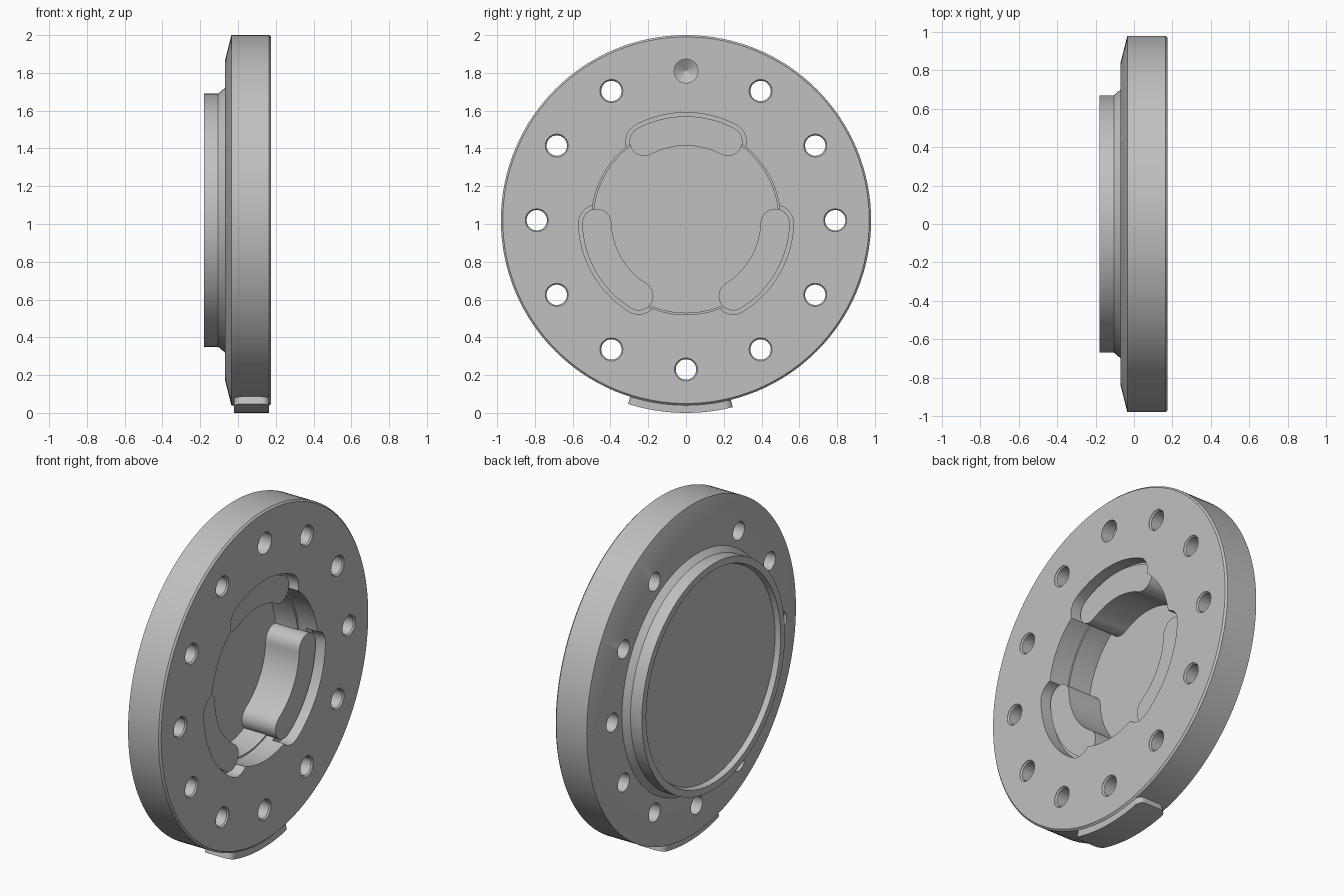
import bpy, bmesh, math
from math import sin, cos, pi, radians
from mathutils import Vector

cube = bpy.data.objects.get("Cube")
if cube:
    bpy.data.objects.remove(cube, do_unlink=True)

AXIS_Z = 1.02      # height of the flange axis, which runs along x
SEG = 128

steel = bpy.data.materials.new("Light grey steel")
steel.use_nodes = True
steel.diffuse_color = (0.53, 0.53, 0.53, 1)
steel.node_tree.nodes["Principled BSDF"].inputs["Base Color"].default_value = steel.diffuse_color


def make_object(name, bm):
    bmesh.ops.recalc_face_normals(bm, faces=bm.faces)
    mesh = bpy.data.meshes.new(name)
    bm.to_mesh(mesh)
    bm.free()
    mesh.materials.append(steel)
    obj = bpy.data.objects.new(name, mesh)
    bpy.context.collection.objects.link(obj)
    return obj


def lathe(name, profile, y=0.0, z=AXIS_Z, seg=SEG):
    """Turn (x, radius) points about an axis parallel to x; both ends are capped."""
    bm = bmesh.new()
    rings = [[bm.verts.new((x, y + r * sin(2 * pi * i / seg), z + r * cos(2 * pi * i / seg)))
              for i in range(seg)] for x, r in profile]
    for a, b in zip(rings, rings[1:]):
        for i in range(seg):
            j = (i + 1) % seg
            bm.faces.new((a[i], a[j], b[j], b[i]))
    bm.faces.new(rings[0])
    bm.faces.new(rings[-1])
    return make_object(name, bm)


def kidney(name, angle, half_width, x0, x1, mid=0.4725, sweep=radians(28)):
    """Extruded curved slot shape with round ends, centred on an angle from the top."""
    pts = []
    for side in (1, -1):
        for i in range(25):
            a = angle + side * sweep * (i / 12 - 1)
            r = mid + side * half_width
            pts.append((r * sin(a), r * cos(a)))
        end = angle + side * sweep
        for i in range(1, 12):
            t = end + side * pi * i / 12 if side > 0 else end + pi + pi * i / 12
            pts.append((mid * sin(end) + half_width * sin(t),
                        mid * cos(end) + half_width * cos(t)))
    bm = bmesh.new()
    face = bm.faces.new([bm.verts.new((x0, y, AXIS_Z + z)) for y, z in pts])
    out = bmesh.ops.extrude_face_region(bm, geom=[face])
    moved = [v for v in out["geom"] if isinstance(v, bmesh.types.BMVert)]
    bmesh.ops.translate(bm, verts=moved, vec=Vector((x1 - x0, 0, 0)))
    return make_object(name, bm)


def cut(target, cutter):
    cutter.hide_render = True
    mod = target.modifiers.new("Cut", 'BOOLEAN')
    mod.operation = 'DIFFERENCE'
    mod.solver = 'EXACT'
    mod.object = cutter
    bpy.context.view_layer.objects.active = target
    bpy.ops.object.modifier_apply(modifier=mod.name)
    bpy.data.objects.remove(cutter, do_unlink=True)


# Flange body: back recess, rim, neck, tapered back, outer wall, front face, stepped pocket
FLOOR, FRONT = -0.095, 0.175
body = lathe("flange_body", [
    (-0.15, 0.62), (-0.18, 0.63), (-0.18, 0.67), (-0.105, 0.67), (-0.07, 0.70),
    (-0.07, 0.84), (-0.035, 0.98), (0.165, 0.98), (FRONT, 0.97), (FRONT, 0.5),
    (0.05, 0.5), (0.05, 0.49), (FLOOR, 0.49)])

# Bolt holes with a chamfered mouth; the top one is a blind drilled hole
for k in range(12):
    a = k * pi / 6
    y, z = 0.79 * sin(a), AXIS_Z + 0.79 * cos(a)
    if k == 0:
        shape = [(0.06, 0.002), (0.10, 0.063), (0.3, 0.063)]
    else:
        shape = [(-0.2, 0.054), (0.165, 0.054), (0.173, 0.061), (0.3, 0.061)]
    cut(body, lathe("hole_cutter", shape, y, z, 32))

# Three curved side pockets, each holding a raised curved pad
parts = [body]
for k in range(3):
    a = k * 2 * pi / 3
    cut(body, kidney("pocket_cutter", a, 0.0975, 0.10, 0.3))
    parts.append(kidney(f"curved_pad_{k + 1}", a, 0.0775, FLOOR - 0.01, 0.125))

# Curved plate wrapped on the bottom of the rim, with rounded corners
bm = bmesh.new()
START, END, X0, X1, CORNER = radians(-17.5), radians(14), -0.02, 0.165, 0.04
sections = []
STEPS = 48
for i in range(STEPS + 1):
    # Cosine spacing gives more sections at the rounded ends
    a = START + (END - START) * (1 - cos(pi * i / STEPS)) / 2
    d = min(a - START, END - a)
    gap = max(0.0, CORNER - d)
    inset = CORNER - math.sqrt(max(0.0, CORNER ** 2 - gap ** 2))
    sections.append([bm.verts.new((x, r * sin(a), AXIS_Z - r * cos(a)))
                     for x, r in ((X0 + inset, 0.96), (X1 - inset, 0.96),
                                  (X1 - inset, 1.02), (X0 + inset, 1.02))])
for a, b in zip(sections, sections[1:]):
    for i in range(4):
        j = (i + 1) % 4
        bm.faces.new((a[i], a[j], b[j], b[i]))
bm.faces.new(sections[0])
bm.faces.new(sections[-1])
parts.append(make_object("bottom_rim_plate", bm))

# Smooth round walls, crisp machined edges
bpy.ops.object.select_all(action='DESELECT')
for obj in parts:
    obj.select_set(True)
bpy.context.view_layer.objects.active = body
bpy.ops.object.shade_smooth_by_angle(angle=radians(20))
